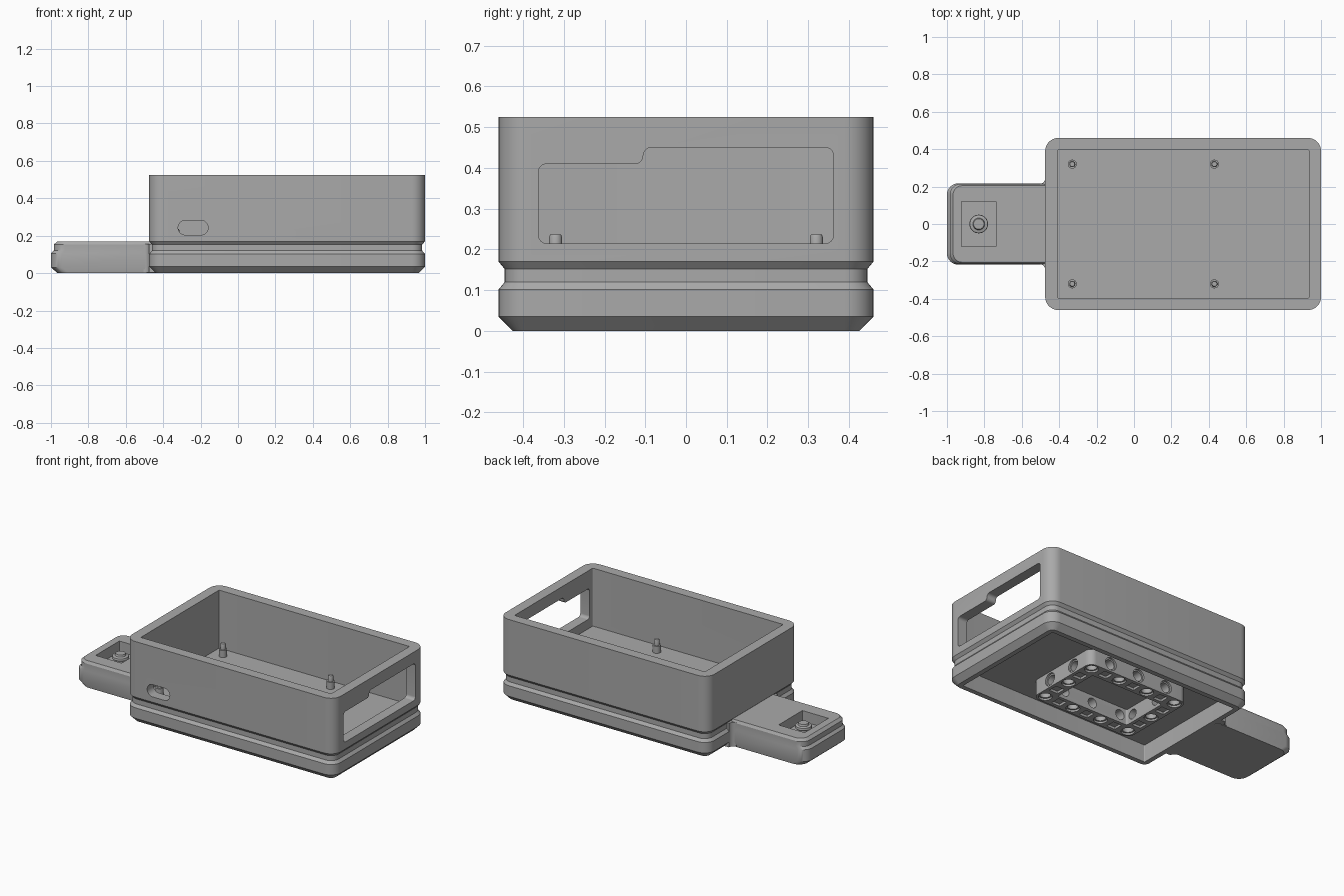
import bpy, bmesh, math
from mathutils import Vector, Matrix

cube = bpy.data.objects.get("Cube")
if cube:
    bpy.data.objects.remove(cube, do_unlink=True)

grey = bpy.data.materials.new("matte grey")
grey.use_nodes = True
grey.diffuse_color = (0.4, 0.4, 0.4, 1)
grey.node_tree.nodes["Principled BSDF"].inputs["Base Color"].default_value = (0.4, 0.4, 0.4, 1)


def rounded(points, r, n=8):
    """Outline whose right-angled corners are replaced by arcs."""
    out = []
    for i, p in enumerate(points):
        c = Vector(p)
        a = (Vector(points[i - 1]) - c).normalized() * r
        b = (Vector(points[(i + 1) % len(points)]) - c).normalized() * r
        for k in range(n + 1):
            t = math.pi / 2 * k / n
            out.append(c + a + b - b * math.cos(t) - a * math.sin(t))
    return out


def rect(x0, x1, y0, y1, r):
    return rounded([(x0, y0), (x1, y0), (x1, y1), (x0, y1)], r)


def circle(r, n=24):
    return [Vector((r * math.cos(2 * math.pi * k / n), r * math.sin(2 * math.pi * k / n)))
            for k in range(n)]


def loft(name, rings, matrix=Matrix(), closed=False):
    """Skin a list of (outline, height) rings into a solid."""
    bm = bmesh.new()
    loops = [[bm.verts.new(matrix @ Vector((p.x, p.y, z))) for p in ring] for ring, z in rings]
    pairs = list(zip(loops, loops[1:]))
    if closed:
        pairs.append((loops[-1], loops[0]))
    else:
        bm.faces.new(loops[0])
        bm.faces.new(loops[-1])
    for a, b in pairs:
        for i in range(len(a)):
            j = (i + 1) % len(a)
            bm.faces.new((a[i], a[j], b[j], b[i]))
    bmesh.ops.recalc_face_normals(bm, faces=bm.faces)
    mesh = bpy.data.meshes.new(name)
    bm.to_mesh(mesh)
    bm.free()
    mesh.materials.append(grey)
    obj = bpy.data.objects.new(name, mesh)
    bpy.context.collection.objects.link(obj)
    return obj


def activate(obj):
    bpy.ops.object.select_all(action='DESELECT')
    obj.select_set(True)
    bpy.context.view_layer.objects.active = obj


def cut(obj, cutter):
    mod = obj.modifiers.new("cut", 'BOOLEAN')
    mod.operation = 'DIFFERENCE'
    mod.solver = 'EXACT'
    mod.object = cutter
    activate(obj)
    bpy.ops.object.modifier_apply(modifier=mod.name)
    bpy.data.objects.remove(cutter, do_unlink=True)


def lathe(name, profile, x, y, matrix=Matrix()):
    return loft(name, [(circle(r), z) for r, z in profile],
                Matrix.Translation((x, y, 0)) @ matrix)


# Case: recess below, grooved outer wall, open tray above
def case_ring(inset):
    return rect(-0.475 + inset, 1 - inset, -0.46 + inset, 0.46 - inset, max(0.07 - inset, 0.002))


WALL = 0.065
case_profile = [(WALL, 0.11), (WALL, 0), (0.035, 0), (0, 0.035), (0, 0.102), (0.015, 0.12),
                (0.015, 0.152), (0, 0.17), (0, 0.525), (WALL, 0.525), (WALL, 0.155)]
case = loft("case", [(case_ring(d), z) for d, z in case_profile])

# Stepped window in the end wall
along_x = Matrix(((0, 0, 1, 0), (1, 0, 0, 0), (0, 1, 0, 0), (0, 0, 0, 1)))
window = rounded([(-0.362, 0.215), (0.362, 0.215), (0.362, 0.45), (-0.105, 0.45),
                  (-0.105, 0.41), (-0.362, 0.41)], 0.0199)
cut(case, loft("window_cutter", [(window, 0.9), (window, 1.1)], along_x))

# Rounded slot in the front wall
along_y = Matrix(((1, 0, 0, 0), (0, 0, 1, 0), (0, 1, 0, 0), (0, 0, 0, 1)))
slot = rect(-0.32, -0.16, 0.204, 0.282, 0.0385)
cut(case, loft("slot_cutter", [(slot, -0.6), (slot, -0.3)], along_y))

# Mounting pegs on the tray floor
for x in (-0.33, 0.43):
    for y in (-0.32, 0.32):
        lathe("mounting_peg", [(0.024, 0.15), (0.024, 0.2), (0.016, 0.2),
                               (0.016, 0.23), (0.013, 0.237)], x, y)

# Arm with a grooved, chamfered tip: end position, side inset, height
arm_profile = [(-0.965, 0.005, 0), (-1, 0, 0.03), (-1, 0, 0.105), (-0.985, 0.002, 0.12),
               (-0.985, 0.002, 0.152), (-0.968, 0.012, 0.168)]
arm = loft("arm", [(rect(x, -0.43, s - 0.217, 0.217 - s, 0.06 if s < 0.01 else 0.05), z)
                   for x, s, z in arm_profile])
pocket = rect(-0.922, -0.738, -0.12, 0.12, 0.002)
cut(arm, loft("pocket_cutter", [(pocket, 0.1), (pocket, 0.3)]))

# Thumb control in the arm pocket
lathe("thumb_control", [(0.028, 0.095), (0.028, 0.13), (0.048, 0.13), (0.05, 0.136),
                        (0.048, 0.146), (0.032, 0.15), (0.028, 0.162)], -0.83, 0)

# Concave fillets where the arm meets the case
for side in (-1, 1):
    arc = [Vector((-0.505 + 0.03 * math.sin(t), side * (0.245 - 0.03 * math.cos(t))))
           for t in [math.pi / 2 * k / 8 for k in range(9)]]
    fillet = arc + [Vector((-0.44, side * 0.245)), Vector((-0.44, side * 0.19)),
                    Vector((-0.505, side * 0.19))]
    loft("arm_fillet", [(fillet, 0.002), (fillet, 0.155)])

# Drilled beam frame under the case: seven by five units
U = 0.102
CX, Z0, Z1 = 0.18, 0.01, 0.112


def frame_ring(nx, ny, r):
    return rect(CX - nx * U / 2, CX + nx * U / 2, -ny * U / 2, ny * U / 2, r)


outer, inner = frame_ring(7, 5, 0.045), frame_ring(5, 3, 0.01)
frame = loft("beam_frame", [(outer, Z0), (outer, Z1), (inner, Z1), (inner, Z0)], closed=True)

HOLE, BORE, DEPTH = 0.031, 0.04, 0.012


def spool(lo, hi):
    return [(BORE, lo - 0.01), (BORE, lo + DEPTH), (HOLE, lo + DEPTH),
            (HOLE, hi - DEPTH), (BORE, hi - DEPTH), (BORE, hi + 0.01)]


lift = Matrix.Translation((0, 0, (Z0 + Z1) / 2))
for i in range(-3, 4):
    for j in range(-2, 3):
        if abs(i) < 3 and abs(j) < 2:
            continue
        x, y = CX + i * U, j * U
        if (i + 3) % 2 == 0 and j % 2 == 0:
            # upright hole
            cut(frame, lathe("hole_cutter", spool(Z0, Z1), x, y))
        else:
            # shallow pocket beneath each cross hole
            p = rect(x - 0.03, x + 0.03, y - 0.03, y + 0.03, 0.004)
            cut(frame, loft("pocket_cutter", [(p, Z0 - 0.01), (p, Z0 + 0.015)]))
for i in (-2, 0, 2):
    cut(frame, lathe("hole_cutter", spool(-2.5 * U, 2.5 * U), CX + i * U, 0, lift @ along_y))
for j in (-1, 1):
    cut(frame, lathe("hole_cutter", spool(-3.5 * U, 3.5 * U), CX, j * U, lift @ along_x))

for obj in list(bpy.context.scene.objects):
    if obj.type == 'MESH' and grey.name in obj.data.materials:
        activate(obj)
        bpy.ops.object.shade_smooth_by_angle(angle=math.radians(28))
